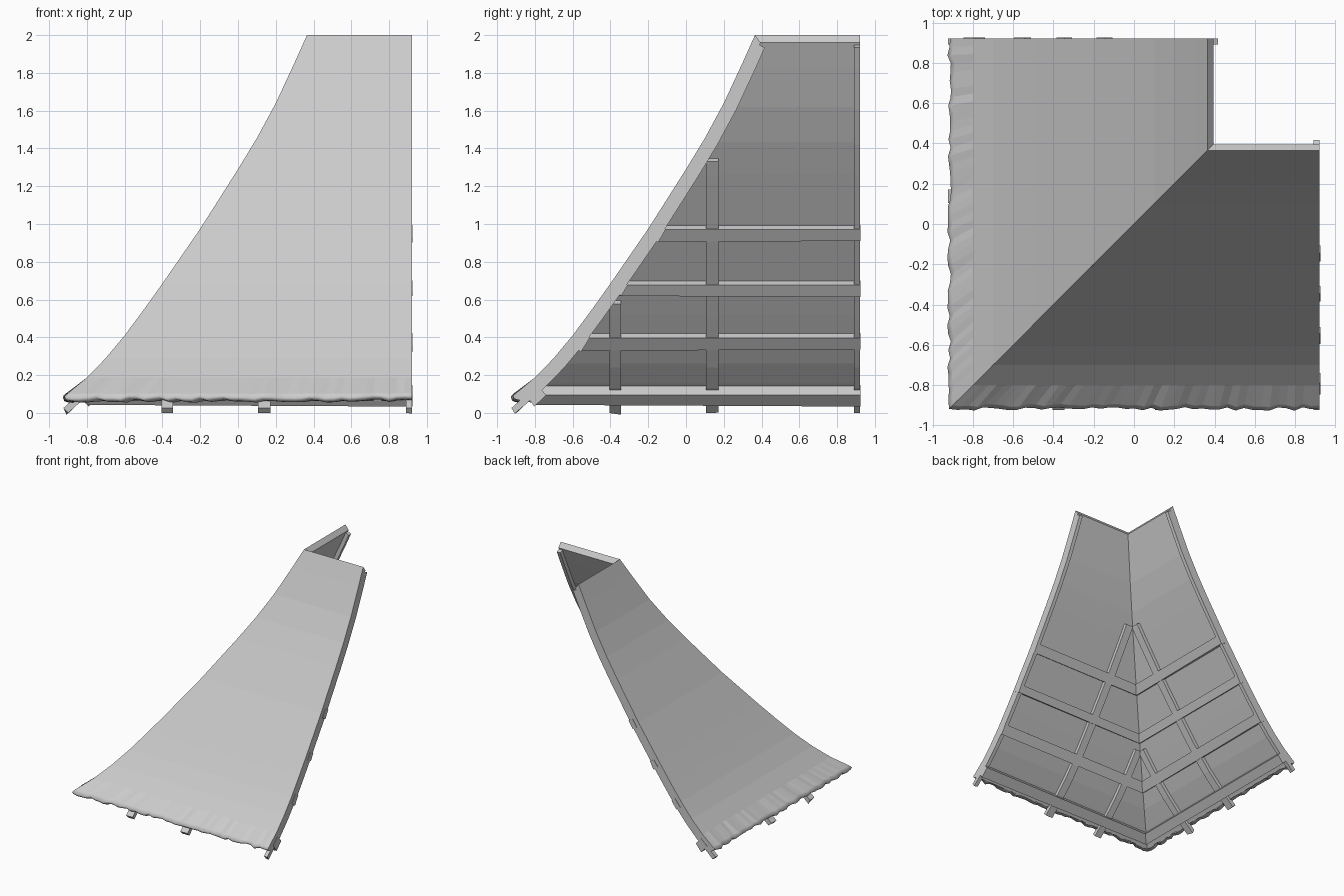
import bpy, bmesh, random
from mathutils import Vector

random.seed(4)
cube = bpy.data.objects.get("Cube")
if cube:
    bpy.data.objects.remove(cube)

grey = bpy.data.materials.new("plain grey")
grey.use_nodes = True
colour = (0.6, 0.6, 0.6, 1)
grey.diffuse_color = colour
grey.node_tree.nodes["Principled BSDF"].inputs["Base Color"].default_value = colour

# Concave slope: distance from centre, height
PROFILE = [(-.95, .055), (-.9, .1), (-.8, .187), (-.7, .29), (-.6, .41), (-.5, .545),
           (-.4, .685), (-.2, .975), (0, 1.29), (.1, 1.455), (.2, 1.64), (.3, 1.855), (.365, 2)]
EDGE = .922
SHELL = .043


def depth_at(z):
    for (d0, z0), (d1, z1) in zip(PROFILE, PROFILE[1:]):
        if z <= z1:
            break
    return d0 + (d1 - d0) * (z - z0) / (z1 - z0)


def under(z, offset):
    """Point below the slope's surface, measured square to it."""
    step = .05
    tangent = Vector((depth_at(z + step) - depth_at(z - step), 2 * step)).normalized()
    return Vector((depth_at(z) + tangent.y * offset, z - tangent.x * offset))


def sweep(name, outer, inner, start, end, columns=1, rough=0):
    """Sweep a section along the eave; start=None mitres it at the hip.
    The second copy is mirrored across the hip."""
    m = len(outer)
    loop = list(outer) + list(reversed(inner))
    count = len(loop)
    for side in ("front", "side"):
        bm = bmesh.new()
        grid = []
        for c in range(columns + 1):
            t = c / columns
            wave = [random.uniform(-1, 1) * .009 if c else 0 for _ in range(2)]
            row = []
            for k, (d, z) in enumerate(loop):
                x0 = d if start is None else start
                x = x0 + (end - x0) * t
                if k < rough or k == count - 1:
                    d, z = d + wave[0], z + wave[1] * (.4 if k == rough - 1 else 1)
                row.append(bm.verts.new((x, d, z) if side == "front" else (d, x, z)))
            grid.append(row)
        for a, b in zip(grid, grid[1:]):
            for k in range(count):
                j = (k + 1) % count
                face = bm.faces.new((a[k], a[j], b[j], b[k]))
                face.smooth = k < rough - 1
        for row in (grid[0], grid[-1]):
            for k in range(m - 1):
                bm.faces.new((row[k], row[k + 1], row[count - 2 - k], row[count - 1 - k]))
        bmesh.ops.recalc_face_normals(bm, faces=bm.faces)
        mesh = bpy.data.meshes.new(f"{side}_{name}")
        bm.to_mesh(mesh)
        bm.free()
        mesh.materials.append(grey)
        bpy.context.collection.objects.link(bpy.data.objects.new(mesh.name, mesh))


# Roof slopes with a rounded, uneven eave
outer = [(-.895, .064), (-.912, .07), (-.918, .085), (-.9, .104)] + PROFILE[2:]
inner = [(-.872, .062), (-.869, .063), (-.866, .065), (-.86, .072)]
inner += [under(z, SHELL) for d, z in PROFILE[2:-1]] + [(.395, 1.96)]
sweep("roof_slope", outer, inner, None, EDGE, columns=44, rough=4)

# Battens running level under the roof, mitred at the hip
for i, (low, high, deep) in enumerate([(.125, .175, .11), (.38, .445, .08),
                                       (.665, .722, .08), (.95, 1.015, .08)]):
    ends = (low, high)
    sweep(f"batten_{i + 1}", [under(z, SHELL - .006) for z in ends],
          [under(z, deep) for z in ends], None, EDGE + .003)

# Rafters following the slope, stopping at the hip
for name, left, right, top in [("short_rafter", -.405, -.345, .62),
                               ("middle_rafter", .105, .172, 1.37),
                               ("end_rafter", .89, EDGE, 1.965)]:
    heights = [.055] + [z for d, z in PROFILE[1:] if z < top - .03] + [top]
    sweep(name, [under(z, SHELL - .004) for z in heights],
          [under(z, .075) for z in heights], left, right)
